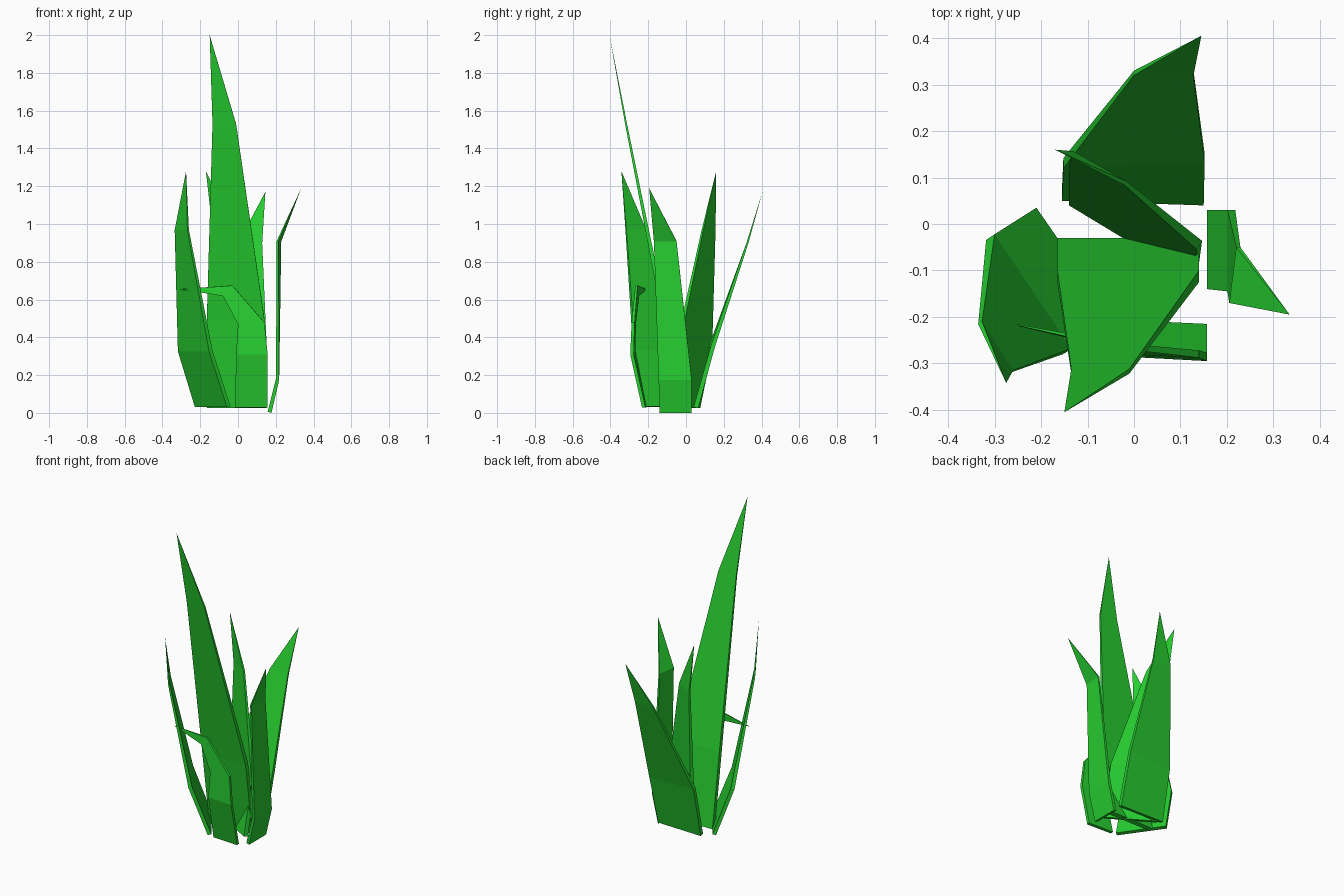
import bpy
import bmesh
from mathutils import Vector

green = bpy.data.materials.new("leaf_green")
green.diffuse_color = (0.02, 0.62, 0.03, 1)


def blade(name, rows, tip, outward):
    """Loft a thin leaf: each row is (left, right, thickness) of the inner face."""
    bm = bmesh.new()
    out = Vector(outward)
    rings = []
    for left, right, t in rows:
        l, r = Vector(left), Vector(right)
        rings.append([bm.verts.new(p) for p in (l, r, r + out * t, l + out * t)])
    end = bm.verts.new(tip)
    bm.faces.new(rings[0])
    for a, b in zip(rings, rings[1:]):
        for i in range(4):
            j = (i + 1) % 4
            bm.faces.new((a[i], a[j], b[j], b[i]))
    for i in range(4):
        bm.faces.new((rings[-1][i], rings[-1][(i + 1) % 4], end))
    bmesh.ops.recalc_face_normals(bm, faces=bm.faces)
    mesh = bpy.data.meshes.new(name)
    bm.to_mesh(mesh)
    bm.free()
    mesh.materials.append(green)
    obj = bpy.data.objects.new(name, mesh)
    bpy.context.collection.objects.link(obj)


# tall centre leaf, leaning forward
blade("tall_leaf", [
    ((-0.165, -0.03, 0.03), (0.14, -0.03, 0.03), 0.025),
    ((-0.165, -0.10, 0.50), (0.14, -0.10, 0.50), 0.025),
    ((-0.135, -0.312, 1.53), (-0.01, -0.312, 1.53), 0.010),
], (-0.15, -0.405, 2.0), (0, -1, -0.2))

# back leaf, leaning backward
blade("back_leaf", [
    ((-0.155, 0.05, 0.03), (0.15, 0.04, 0.03), 0.025),
    ((-0.152, 0.12, 0.35), (0.152, 0.13, 0.35), 0.022),
    ((0.0, 0.32, 0.90), (0.128, 0.32, 0.90), 0.010),
], (0.145, 0.405, 1.17), (0, 1, -0.2))

# left leaf, angled across the front-left corner
blade("left_leaf", [
    ((-0.21, 0.035, 0.035), (-0.04, -0.21, 0.035), 0.022),
    ((-0.30, -0.022, 0.33), (-0.135, -0.268, 0.33), 0.022),
    ((-0.327, -0.21, 0.97), (-0.26, -0.315, 0.97), 0.010),
], (-0.275, -0.342, 1.28), (-0.83, -0.56, -0.2))

# diagonal inner leaf
blade("inner_leaf", [
    ((-0.14, 0.04, 0.03), (0.125, -0.12, 0.03), 0.025),
    ((-0.14, 0.12, 0.35), (0.135, -0.055, 0.35), 0.022),
    ((-0.135, 0.148, 0.97), (-0.02, 0.083, 0.97), 0.010),
], (-0.17, 0.16, 1.28), (0.52, 0.85, -0.2))

# right leaf with a flicked tip
blade("right_leaf", [
    ((0.157, -0.14, 0.006), (0.157, 0.03, 0.006), 0.020),
    ((0.201, -0.145, 0.18), (0.201, 0.03, 0.18), 0.017),
    ((0.205, -0.17, 0.91), (0.22, -0.05, 0.91), 0.009),
], (0.335, -0.195, 1.19), (1, 0, -0.3))

# short front leaf, folded over to the left
blade("folded_leaf", [
    ((-0.015, -0.207, 0.03), (0.157, -0.215, 0.03), 0.018),
    ((-0.01, -0.268, 0.31), (0.157, -0.277, 0.31), 0.018),
    ((0.0, -0.265, 0.47), (0.14, -0.272, 0.48), 0.016),
    ((-0.08, -0.248, 0.62), (-0.03, -0.256, 0.675), 0.012),
], (-0.31, -0.205, 0.655), (0, -1, -0.1))
